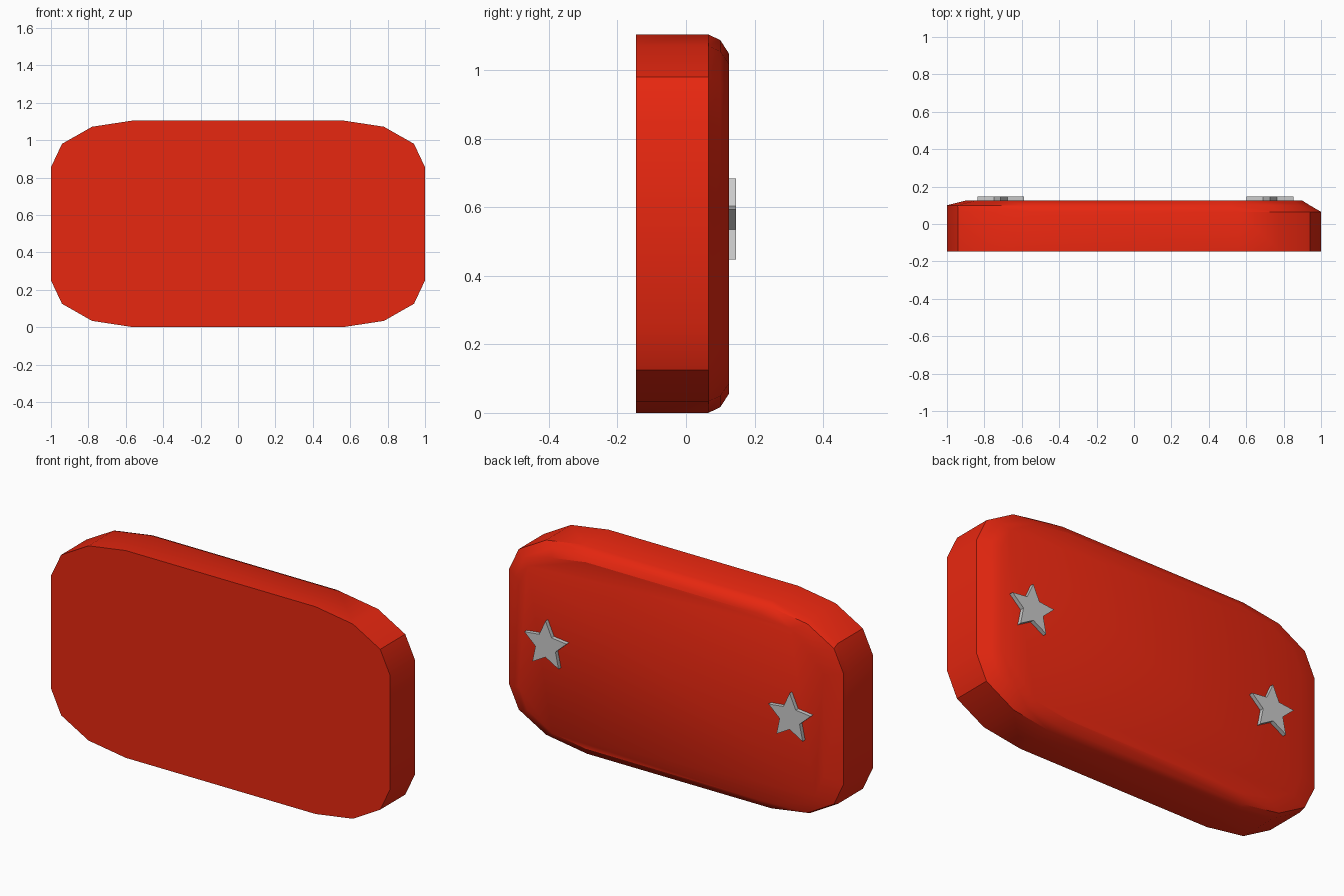
import bpy, bmesh
from math import sin, cos, pi, radians

if "Cube" in bpy.data.objects:
    bpy.data.objects.remove(bpy.data.objects["Cube"])

HALF_H = 0.5525


def material(name, color):
    m = bpy.data.materials.new(name)
    m.diffuse_color = color
    m.use_nodes = True
    m.node_tree.nodes["Principled BSDF"].inputs["Base Color"].default_value = m.diffuse_color
    return m


def loft(name, rings):
    """Closed solid through a list of equal-length point rings, capped at both ends."""
    bm = bmesh.new()
    loops = [[bm.verts.new(p) for p in ring] for ring in rings]
    n = len(loops[0])
    for a, b in zip(loops, loops[1:]):
        for i in range(n):
            j = (i + 1) % n
            bm.faces.new((a[i], a[j], b[j], b[i]))
    bm.faces.new(loops[0])
    bm.faces.new(loops[-1])
    bmesh.ops.recalc_face_normals(bm, faces=bm.faces)
    mesh = bpy.data.meshes.new(name)
    bm.to_mesh(mesh)
    bm.free()
    obj = bpy.data.objects.new(name, mesh)
    bpy.context.collection.objects.link(obj)
    return obj


# Plate outline: rectangle with elliptical corners of three segments
outline = []
for q, (sx, sz) in enumerate([(1, 1), (-1, 1), (-1, -1), (1, -1)]):
    for k in range(4):
        a = q * pi / 2 + k * pi / 6
        outline.append((sx * 0.56 + 0.44 * cos(a), sz * (HALF_H - 0.25) + 0.25 * sin(a)))


def plate_ring(y, scale, shift=0.0):
    return [(x * scale + shift, y, HALF_H + z * scale) for x, z in outline]


# Plate: straight wall, then a two-step bevel whose middle step is offset sideways
plate = loft("plate", [plate_ring(-0.146, 1), plate_ring(0.065, 1),
                       plate_ring(0.1, 0.97, -0.03), plate_ring(0.125, 0.9)])
plate.data.materials.append(material("red", (0.8, 0.02, 0.005, 1)))
bpy.context.view_layer.objects.active = plate
plate.select_set(True)
bpy.ops.object.shade_smooth_by_angle(angle=radians(32))


# Star studs on the back face
def star_ring(cx, y):
    pts = []
    for i in range(10):
        r = 0.131 if i % 2 == 0 else 0.062
        a = pi / 2 + i * pi / 5
        pts.append((cx + r * cos(a), y, 0.554 + r * sin(a)))
    return pts


for name, cx in (("left_star", -0.713), ("right_star", 0.727)):
    loft(name, [star_ring(cx, 0.11), star_ring(cx, 0.146)])
